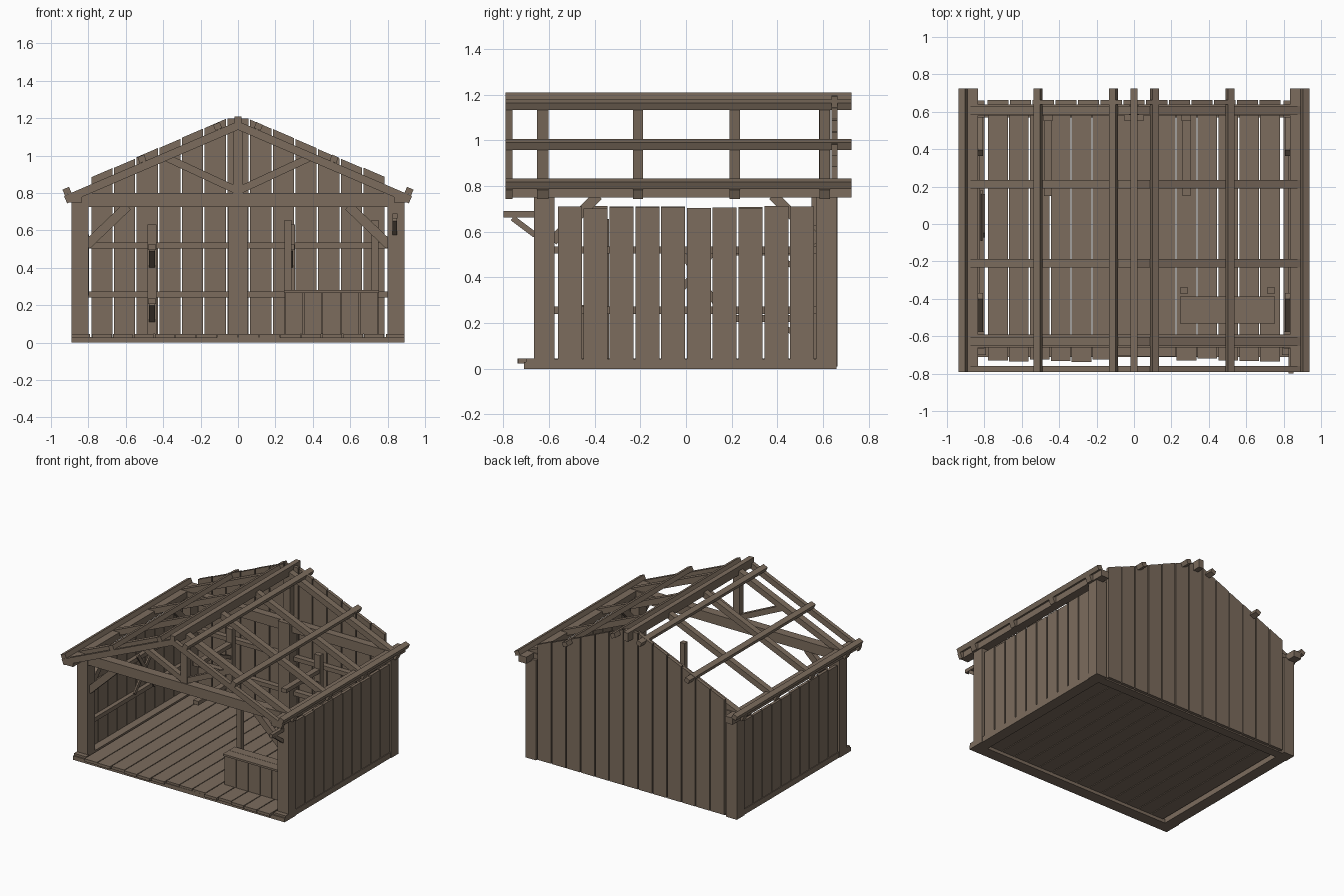
import bpy, bmesh, random
from mathutils import Vector, Matrix

random.seed(4)
if "Cube" in bpy.data.objects:
    bpy.data.objects.remove(bpy.data.objects["Cube"])

wood = bpy.data.materials.new("weathered_wood")
wood.use_nodes = True
COLOUR = (0.20, 0.15, 0.11, 1)
wood.diffuse_color = COLOUR
wood.node_tree.nodes["Principled BSDF"].inputs["Base Color"].default_value = COLOUR


def box(bm, x, y, z):
    """Box from three (low, high) ranges."""
    ranges = (x, y, z)
    centre = Vector([(a + b) / 2 for a, b in ranges])
    size = [abs(b - a) for a, b in ranges]
    bmesh.ops.create_cube(bm, size=1, matrix=Matrix.Translation(centre) @ Matrix.Diagonal((*size, 1)))


def beam(bm, start, end, wide, deep, side):
    """Timber between two points; wide is measured along the side axis."""
    a, b = Vector(start), Vector(end)
    along = (b - a).normalized()
    side = Vector(side)
    up = side.cross(along)
    turn = Matrix((along, side, up)).transposed().to_4x4()
    size = Matrix.Diagonal(((b - a).length, wide, deep, 1))
    bmesh.ops.create_cube(bm, size=1, matrix=Matrix.Translation((a + b) / 2) @ turn @ size)


def finish(name, bm):
    bmesh.ops.recalc_face_normals(bm, faces=bm.faces)
    mesh = bpy.data.meshes.new(name)
    bm.to_mesh(mesh)
    bm.free()
    mesh.materials.append(wood)
    ob = bpy.data.objects.new(name, mesh)
    bpy.context.collection.objects.link(ob)
    return ob


SLOPE = 0.43
SIDES = (-1, 1)
ALONG_X, ALONG_Y = (1, 0, 0), (0, 1, 0)


def roof(x):
    """Height of the rafter tops."""
    return 1.185 - SLOPE * abs(x)


# Ground frame
bm = bmesh.new()
for s in SIDES:
    box(bm, (s * 0.80, s * 0.885), (-0.66, 0.66), (0, 0.043))
box(bm, (-0.89, 0.89), (-0.71, -0.62), (0, 0.03))
box(bm, (-0.80, 0.80), (0.57, 0.64), (0, 0.03))
finish("sill_frame", bm)

# Floor planks with uneven front ends
bm = bmesh.new()
for i in range(14):
    x = (i - 6.5) * 0.112
    front = -0.74 + random.uniform(0, 0.04)
    box(bm, (x - 0.053, x + 0.053), (front, 0.64), (0.024, 0.045))
for s in SIDES:
    box(bm, (s * 0.79, s * 0.89), (-0.70, -0.66), (0.024, 0.045))
finish("floor_planks", bm)

# Corner posts and back centre post
bm = bmesh.new()
for s in SIDES:
    box(bm, (s * 0.80, s * 0.89), (-0.665, -0.575), (0, 0.76))
    box(bm, (s * 0.80, s * 0.89), (0.57, 0.66), (0, 0.76))
box(bm, (-0.05, 0.05), (0.55, 0.64), (0.03, 0.80))
finish("posts", bm)

# Long wall plates and cross ties
bm = bmesh.new()
for s in SIDES:
    box(bm, (s * 0.835, s * 0.90), (-0.79, 0.725), (0.75, 0.80))
finish("wall_plates", bm)
bm = bmesh.new()
box(bm, (-0.89, 0.89), (-0.66, -0.59), (0.725, 0.80))
box(bm, (-0.89, 0.89), (0.58, 0.64), (0.725, 0.80))
finish("tie_beams", bm)

# Rafters
bm = bmesh.new()
for y, thick in ((-0.775, 0.03), (-0.628, 0.05), (-0.21, 0.045), (0.213, 0.045), (0.608, 0.047)):
    for s in SIDES:
        drop = 0.0245
        beam(bm, (0, y, roof(0) - drop), (s * 0.922, y, roof(0.922) - drop), thick, 0.043, ALONG_Y)
finish("rafters", bm)

# Ridge beam and purlins lying on the rafters
bm = bmesh.new()
box(bm, (-0.02, 0.02), (-0.79, 0.725), (1.145, 1.21))
finish("ridge_beam", bm)
bm = bmesh.new()
for s in SIDES:
    for x in (0.107, 0.511, 0.912):
        lift = 0.018
        start = (s * (x - 0.015), -0.033, roof(x - 0.015) + lift)
        end = (s * (x + 0.02), -0.033, roof(x + 0.02) + lift)
        beam(bm, start, end, 1.515, 0.034, ALONG_Y)
finish("purlins", bm)

# Truss king posts and struts
bm = bmesh.new()
for y in (-0.628, 0.608):
    box(bm, (-0.028, 0.028), (y - 0.025, y + 0.025), (0.80, 1.16))
for s in SIDES:
    beam(bm, (s * 0.02, -0.628, 0.82), (s * 0.385, -0.628, 0.99), 0.04, 0.04, ALONG_Y)
finish("king_posts_and_struts", bm)

# Knee braces, across the front and along the side walls
bm = bmesh.new()
for s in SIDES:
    beam(bm, (s * 0.81, -0.62, 0.52), (s * 0.59, -0.62, 0.73), 0.04, 0.05, ALONG_Y)
    beam(bm, (s * 0.822, -0.585, 0.56), (s * 0.822, -0.385, 0.76), 0.03, 0.045, ALONG_X)
    beam(bm, (s * 0.822, 0.58, 0.56), (s * 0.822, 0.38, 0.76), 0.03, 0.045, ALONG_X)
finish("knee_braces", bm)

# Horizontal rails behind the planks
bm = bmesh.new()
for z in (0.257, 0.52):
    height = (z - 0.016, z + 0.016)
    box(bm, (-0.80, 0.80), (0.595, 0.637), height)
    for s in SIDES:
        box(bm, (s * 0.825, s * 0.857), (-0.58, 0.58), height)
finish("wall_rails", bm)

# Side wall planks
bm = bmesh.new()
for s in SIDES:
    for i in range(10):
        y = (i - 4.5) * 0.113
        top = 0.708 + random.uniform(-0.006, 0.005)
        box(bm, (s * 0.858, s * 0.88), (y - 0.0525, y + 0.0525), (0.04, top))
finish("side_wall_planks", bm)

# Back wall planks, their tops cut to the roof pitch
bm = bmesh.new()
for i in range(13):
    x = (i - 6) * 0.1213
    x0, x1 = x - 0.0565, x + 0.0565
    extra = 0.036 + random.uniform(-0.004, 0.004)
    top0, top1 = (min(1.205, roof(v) + extra) for v in (x0, x1))
    corners = ((x0, 0.01), (x1, 0.01), (x1, top1), (x0, top0))
    face = bm.faces.new([bm.verts.new((u, 0.638, z)) for u, z in corners])
    moved = bmesh.ops.extrude_face_region(bm, geom=[face])["geom"]
    bmesh.ops.translate(bm, vec=(0, 0.025, 0), verts=[v for v in moved if isinstance(v, bmesh.types.BMVert)])
finish("back_wall_planks", bm)

# Bracket racks standing against the back wall
bm = bmesh.new()
for x in (-0.46, 0.28):
    box(bm, (x - 0.025, x + 0.025), (0.55, 0.59), (0.045, 0.63))
    for z in (0.22, 0.51):
        box(bm, (x - 0.022, x + 0.022), (0.15, 0.56), (z - 0.015, z + 0.015))
        beam(bm, (x, 0.36, z - 0.01), (x, 0.56, z - 0.10), 0.03, 0.025, ALONG_X)
finish("wall_racks", bm)

# Planked bin with a two-board lid and two uprights
bm = bmesh.new()
for i in range(5):
    x = 0.25 + i * 0.1
    box(bm, (x + 0.002, x + 0.098), (-0.52, -0.505), (0.045, 0.268))
box(bm, (0.252, 0.748), (-0.505, -0.395), (0.045, 0.265))
for y in (-0.532, -0.459):
    box(bm, (0.245, 0.755), (y, y + 0.071), (0.265, 0.28))
for x in (0.268, 0.733):
    box(bm, (x - 0.019, x + 0.019), (-0.375, -0.337), (0.045, 0.655))
finish("storage_bin", bm)

# Lantern bracket on the front post
bm = bmesh.new()
box(bm, (0.825, 0.852), (-0.80, -0.66), (0.663, 0.69))
beam(bm, (0.838, -0.76, 0.66), (0.838, -0.66, 0.585), 0.022, 0.025, ALONG_X)
finish("lantern_bracket", bm)

# Crossed boards on the inner side wall
bm = bmesh.new()
beam(bm, (-0.815, -0.08, 0.28), (-0.815, 0.17, 0.57), 0.012, 0.028, ALONG_X)
beam(bm, (-0.802, 0.15, 0.26), (-0.802, -0.06, 0.57), 0.012, 0.028, ALONG_X)
finish("crossed_boards", bm)
